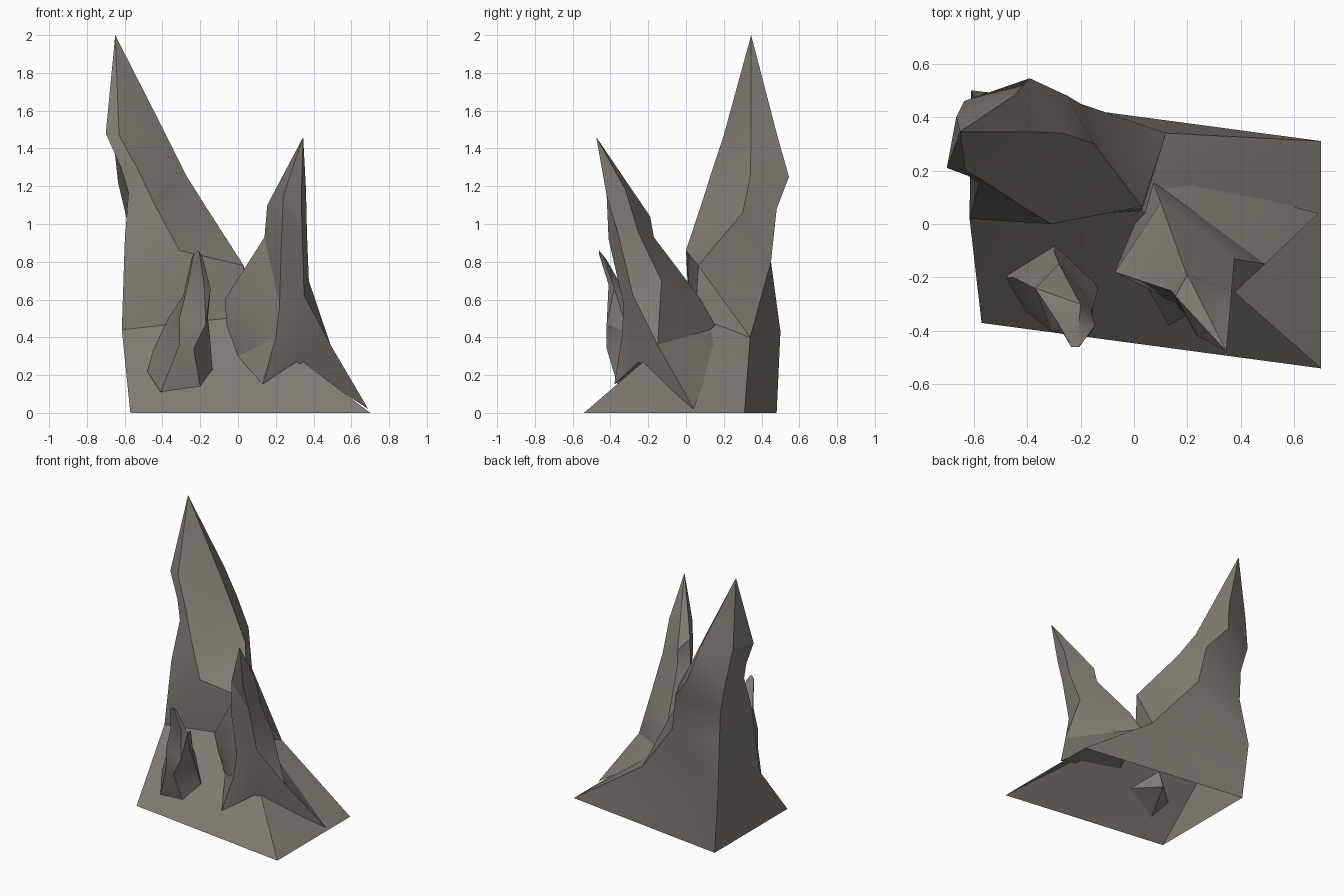
import bpy
import bmesh
import math

default_cube = bpy.data.objects.get("Cube")
if default_cube:
    bpy.data.objects.remove(default_cube, do_unlink=True)

# Single stone colour
stone = bpy.data.materials.new("grey_brown_stone")
stone.use_nodes = True
colour = (0.22, 0.2, 0.175, 1)
stone.diffuse_color = colour
shader = stone.node_tree.nodes["Principled BSDF"]
shader.inputs["Base Color"].default_value = colour
shader.inputs["Roughness"].default_value = 0.9


def build_spire(name, rings, tip, closed_bottom):
    """Loft matching cross-sections upward and finish them in a point."""
    bm = bmesh.new()
    loops = [[bm.verts.new(point) for point in ring] for ring in rings]
    peak = bm.verts.new(tip)
    count = len(loops[0])
    for lower, upper in zip(loops, loops[1:]):
        for i in range(count):
            j = (i + 1) % count
            bm.faces.new((lower[i], lower[j], upper[j], upper[i]))
    for i in range(count):
        bm.faces.new((loops[-1][i], loops[-1][(i + 1) % count], peak))
    if closed_bottom:
        bm.faces.new(list(reversed(loops[0])))
    bmesh.ops.triangulate(bm, faces=bm.faces[:], quad_method='SHORT_EDGE')
    mesh = bpy.data.meshes.new(name)
    bm.to_mesh(mesh)
    bm.free()
    mesh.materials.append(stone)
    spire = bpy.data.objects.new(name, mesh)
    bpy.context.collection.objects.link(spire)
    bpy.ops.object.select_all(action='DESELECT')
    spire.select_set(True)
    bpy.context.view_layer.objects.active = spire
    bpy.ops.object.shade_smooth_by_angle(angle=math.radians(25))
    return spire


# Wide open-bottomed foot rising into the tall rear spire
# Sections run: left flank, front ridge, right ridge, back right, back left
foot = [(-.57, -.37, 0), (0, -.446, 0), (.7, -.54, 0), (.7, .31, 0), (-.57, .48, 0)]
shoulder = [(-.615, .02, .44), (-.3, .03, .475), (.03, .05, .51),
            (.12, .34, .4), (-.61, .5, .43)]
waist = [(-.6, .08, .9), (-.31, 0, .86), (.03, .065, .78),
         (-.2, .45, .8), (-.58, .44, .8)]
neck = [(-.58, .15, 1.17), (-.44, .08, 1.1), (-.15, .3, 1.06),
        (-.25, .48, 1.08), (-.59, .44, 1.03)]
bulge = [(-.62, .18, 1.3), (-.53, .14, 1.29), (-.27, .34, 1.25),
         (-.39, .545, 1.25), (-.635, .46, 1.22)]
crown = [(-.7, .21, 1.48), (-.63, .2, 1.47), (-.385, .345, 1.48),
         (-.45, .48, 1.48), (-.665, .4, 1.5)]
build_spire("foot_and_tall_spire", [foot, shoulder, waist, neck, bulge, crown],
            (-.65, .345, 2), False)

# Middle spire
# Sections run: left flank, front edge, front right, right ridge, back
root = [(0, -.15, .3), (.13, -.38, .15), (.31, -.25, .27), (.69, .04, .02), (.2, .17, .36)]
flare = [(-.06, -.15, .46), (.2, -.34, .4), (.34, -.27, .38),
         (.49, -.15, .36), (.07, .16, .45)]
belly = [(-.07, -.18, .6), (.22, -.33, .57), (.35, -.28, .62),
         (.375, -.13, .7), (.1, .08, .6)]
pinch = [(.14, -.25, .93), (.23, -.41, .92), (.34, -.36, .95),
         (.365, -.25, .95), (.19, -.17, .93)]
collar = [(.155, -.27, 1.1), (.24, -.42, 1.15), (.335, -.42, 1.15),
          (.36, -.32, 1.18), (.2, -.19, 1.04)]
build_spire("middle_spire", [root, flare, belly, pinch, collar],
            (.345, -.475, 1.46), True)

# Small forward-leaning spire
# Sections run: left flank, front left, front right, right flank, back
stub = [(-.48, -.2, .22), (-.41, -.32, .11), (-.2, -.36, .14),
        (-.135, -.24, .23), (-.28, -.02, .2)]
bowl = [(-.45, -.2, .33), (-.31, -.4, .36), (-.235, -.42, .34),
        (-.15, -.3, .42), (-.3, -.1, .4)]
middle = [(-.37, -.24, .5), (-.31, -.4, .5), (-.17, -.42, .47),
          (-.16, -.33, .5), (-.28, -.15, .55)]
upper = [(-.29, -.36, .62), (-.27, -.4, .66), (-.18, -.41, .68),
         (-.145, -.38, .66), (-.2, -.3, .6)]
cap = [(-.245, -.44, .82), (-.235, -.46, .84), (-.205, -.46, .85),
       (-.19, -.44, .83), (-.21, -.42, .81)]
build_spire("small_spire", [stub, bowl, middle, upper, cap],
            (-.21, -.46, .86), True)
